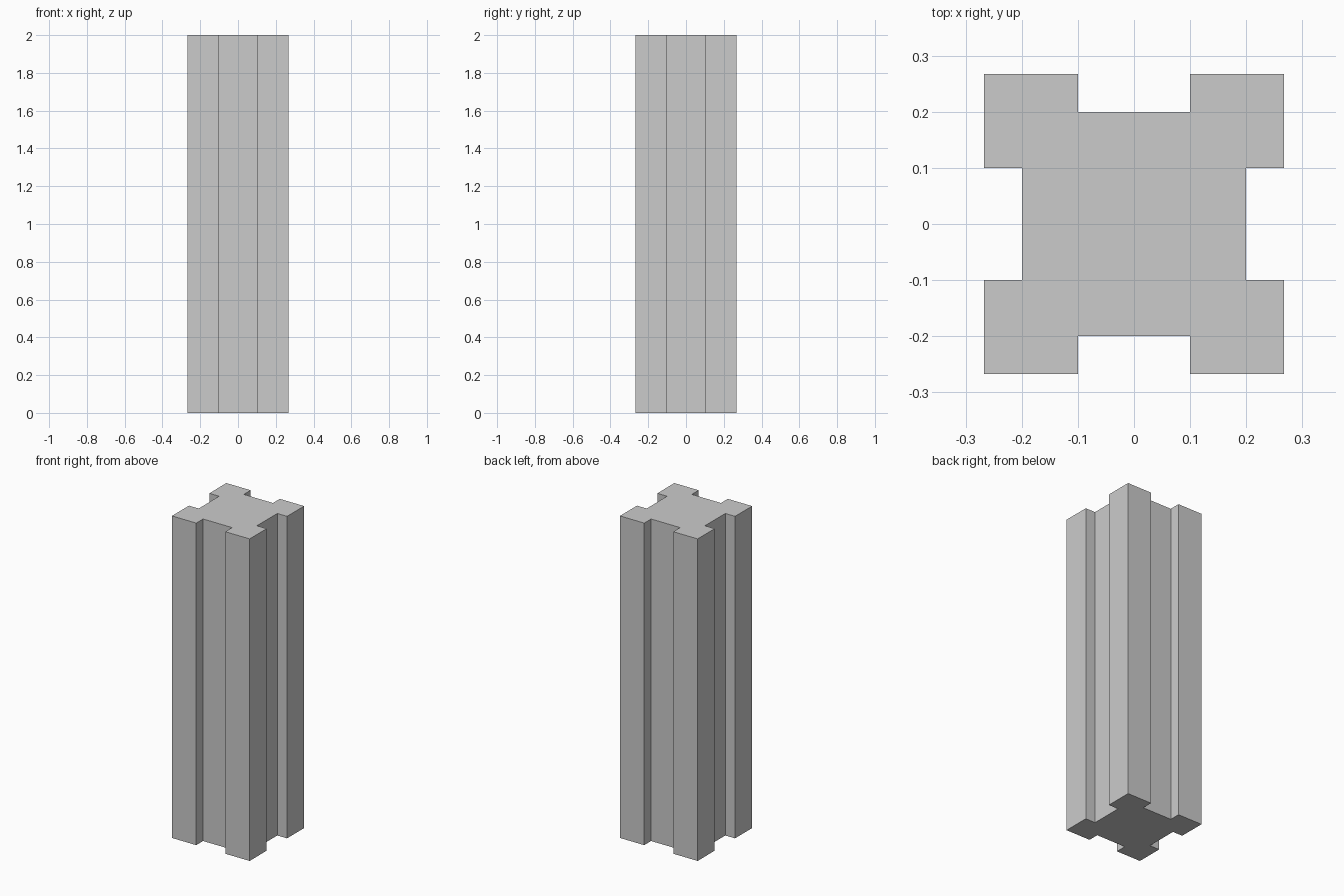
import bpy, bmesh

if "Cube" in bpy.data.objects:
    bpy.data.objects.remove(bpy.data.objects["Cube"])

HEIGHT = 2.0
OUT, FLOOR, SLOT = 0.267, 0.2, 0.1  # outer half width, groove floor, groove half width

# one quarter of the grooved cross-section, turned four times
quarter = [(FLOOR, SLOT), (OUT, SLOT), (OUT, OUT), (SLOT, OUT), (SLOT, FLOOR)]
profile = []
for turn in range(4):
    profile += quarter[:-1] + [quarter[-1]]
    quarter = [(-y, x) for x, y in quarter]

# extrude the profile into the pillar
bm = bmesh.new()
base = bm.faces.new([bm.verts.new((x, y, 0)) for x, y in profile])
top = bmesh.ops.extrude_face_region(bm, geom=[base], use_keep_orig=True)
bmesh.ops.translate(bm, vec=(0, 0, HEIGHT),
                    verts=[v for v in top["geom"] if isinstance(v, bmesh.types.BMVert)])
bmesh.ops.recalc_face_normals(bm, faces=bm.faces)

mesh = bpy.data.meshes.new("grooved_pillar")
bm.to_mesh(mesh)
bm.free()
bpy.context.collection.objects.link(bpy.data.objects.new("grooved_pillar", mesh))
